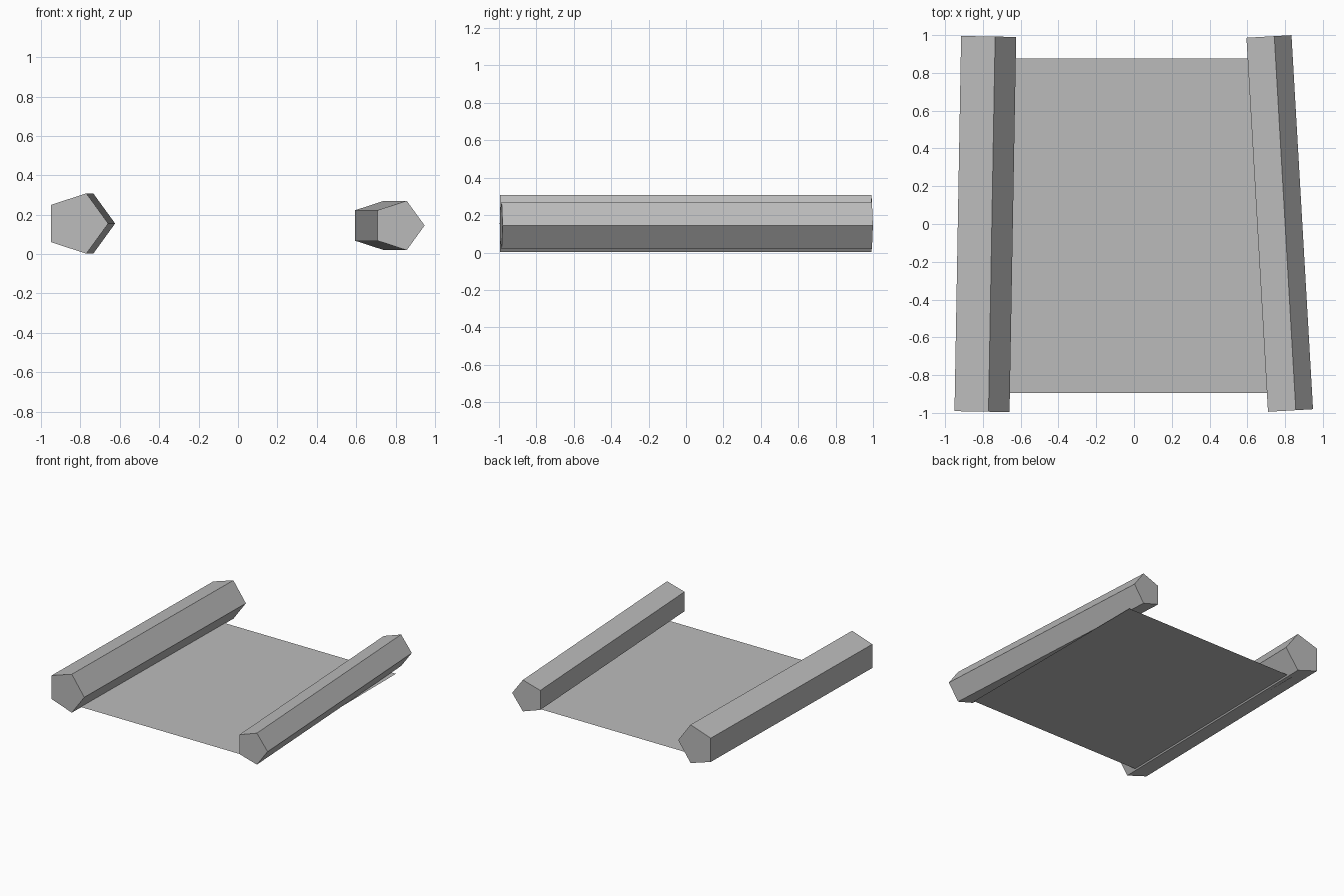
import bpy
import bmesh
from math import cos, sin, pi
from mathutils import Vector

cube = bpy.data.objects.get("Cube")
if cube:
    bpy.data.objects.remove(cube, do_unlink=True)

grey = bpy.data.materials.new("plain grey")
grey.use_nodes = True
colour = (0.5, 0.5, 0.5, 1)
grey.diffuse_color = colour
grey.node_tree.nodes["Principled BSDF"].inputs["Base Color"].default_value = colour


def add_object(name, bm):
    bmesh.ops.recalc_face_normals(bm, faces=bm.faces)
    mesh = bpy.data.meshes.new(name)
    bm.to_mesh(mesh)
    bm.free()
    mesh.materials.append(grey)
    obj = bpy.data.objects.new(name, mesh)
    bpy.context.collection.objects.link(obj)


def roller(name, front, back, radius, sides=5):
    """Prism between two points, one corner of its section pointing to +x."""
    front, back = Vector(front), Vector(back)
    across = (back - front).cross(Vector((0, 0, 1))).normalized()
    bm = bmesh.new()
    rim = []
    for i in range(sides):
        a = 2 * pi * i / sides
        rim.append(bm.verts.new(front + radius * (cos(a) * across + Vector((0, 0, sin(a))))))
    end = bm.faces.new(rim)
    result = bmesh.ops.extrude_face_region(bm, geom=[end], use_keep_orig=True)
    moved = [v for v in result["geom"] if isinstance(v, bmesh.types.BMVert)]
    bmesh.ops.translate(bm, verts=moved, vec=back - front)
    add_object(name, bm)


# Rolled-up ends
roller("right_roller", (-0.82, -0.993, 0.155), (-0.785, 0.993, 0.155), 0.161)
roller("left_roller", (0.816, -0.988, 0.145), (0.702, 0.992, 0.145), 0.132)

# Flat sheet between the rollers
bm = bmesh.new()
corners = [(-0.78, -0.895), (0.78, -0.895), (0.78, 0.877), (-0.78, 0.877)]
bm.faces.new([bm.verts.new((x, y, 0.012)) for x, y in corners])
add_object("sheet", bm)
